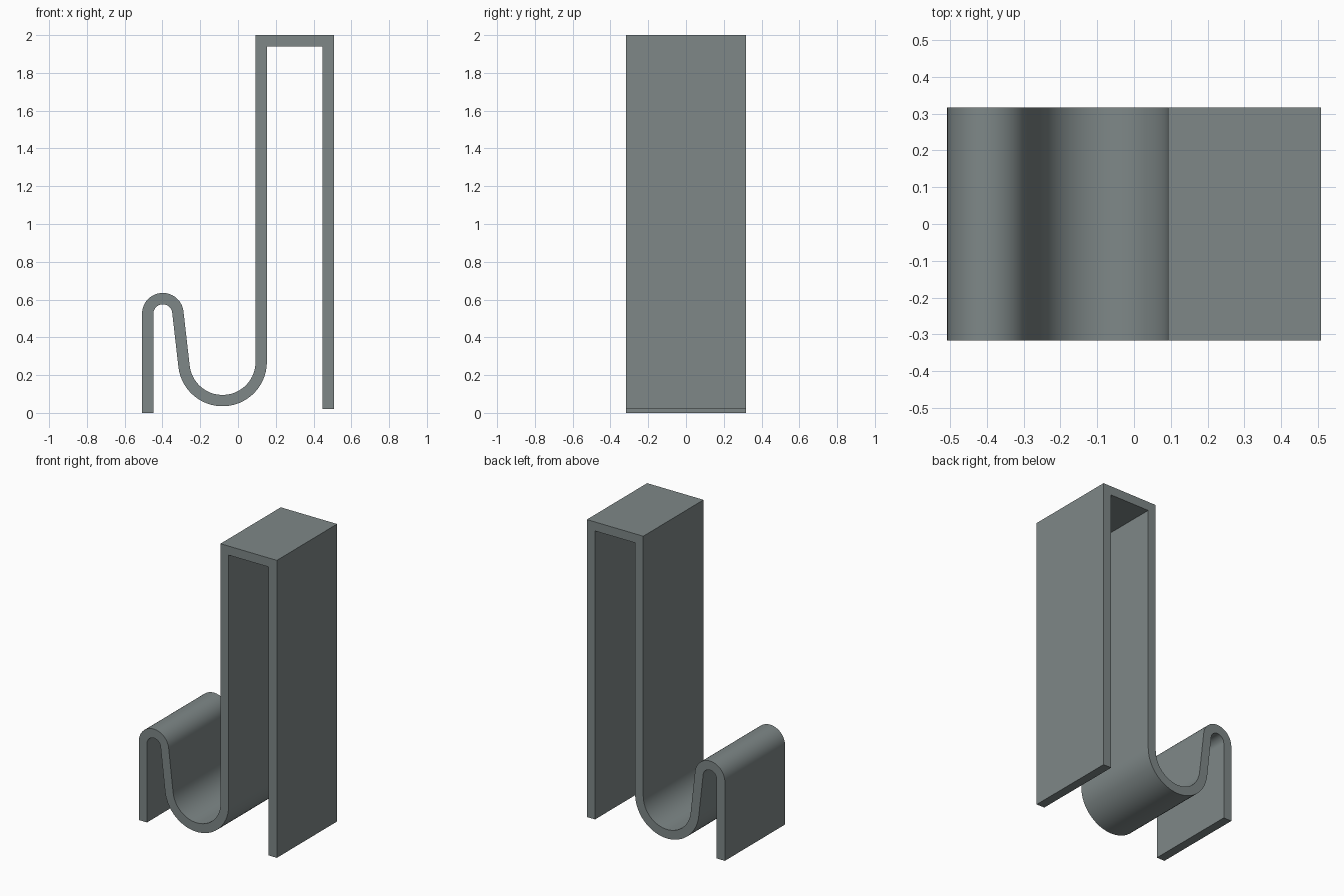
import bpy, bmesh, math
from mathutils import Vector

if "Cube" in bpy.data.objects:
    bpy.data.objects.remove(bpy.data.objects["Cube"])

T = 0.03            # half the strip thickness
W = 0.317           # half the strip width
STEPS = 28          # segments per bend

# Bend centres and centreline radii (x, z)
bowl, bowl_r = Vector((-0.082, 0.27)), 0.205
lip, lip_r = Vector((-0.398, 0.525)), 0.08
leg_x, plate_x, top_z = 0.478, 0.123, 1.97

# Angle of the straight run tangent to both bends
d = lip - bowl
tangent = math.atan2(d.y, d.x) + math.acos((bowl_r + lip_r) / d.length)

pairs = []          # matching points on the two faces of the strip


def station(x, z, ox, oz):
    pairs.append(((x + ox, z + oz), (x - ox, z - oz)))


def bend(c, r, a0, a1, side):
    for i in range(STEPS + 1):
        a = a0 + (a1 - a0) * i / STEPS
        ca, sa = math.cos(a), math.sin(a)
        station(c.x + r * ca, c.y + r * sa, side * T * ca, side * T * sa)


# Strip profile: rear leg, top bridge, front plate, bowl, curled lip, front leg
station(leg_x, 0.02, -T, 0)
station(leg_x, top_z, -T, -T)
station(plate_x, top_z, T, -T)
bend(bowl, bowl_r, 0, tangent - 2 * math.pi, 1)
bend(lip, lip_r, tangent - math.pi, math.pi, -1)
station(lip.x - lip_r, 0, T, 0)

# Sweep the profile across the width
bm = bmesh.new()
rings = []
for a, b in pairs:
    rings.append([bm.verts.new((p[0], y, p[1]))
                  for p, y in ((a, -W), (b, -W), (b, W), (a, W))])
for r0, r1 in zip(rings, rings[1:]):
    for k in range(4):
        n = (k + 1) % 4
        bm.faces.new((r0[k], r0[n], r1[n], r1[k]))
bm.faces.new(rings[0])
bm.faces.new(rings[-1])
bmesh.ops.recalc_face_normals(bm, faces=bm.faces)

mesh = bpy.data.meshes.new("over_door_hook")
bm.to_mesh(mesh)
bm.free()
hook = bpy.data.objects.new("over_door_hook", mesh)
bpy.context.collection.objects.link(hook)

# Grey metal
grey = bpy.data.materials.new("grey_metal")
grey.diffuse_color = (0.21, 0.245, 0.245, 1)
grey.use_nodes = True
grey.node_tree.nodes["Principled BSDF"].inputs["Base Color"].default_value = grey.diffuse_color
mesh.materials.append(grey)

bpy.context.view_layer.objects.active = hook
hook.select_set(True)
bpy.ops.object.shade_smooth_by_angle(angle=math.radians(30))
